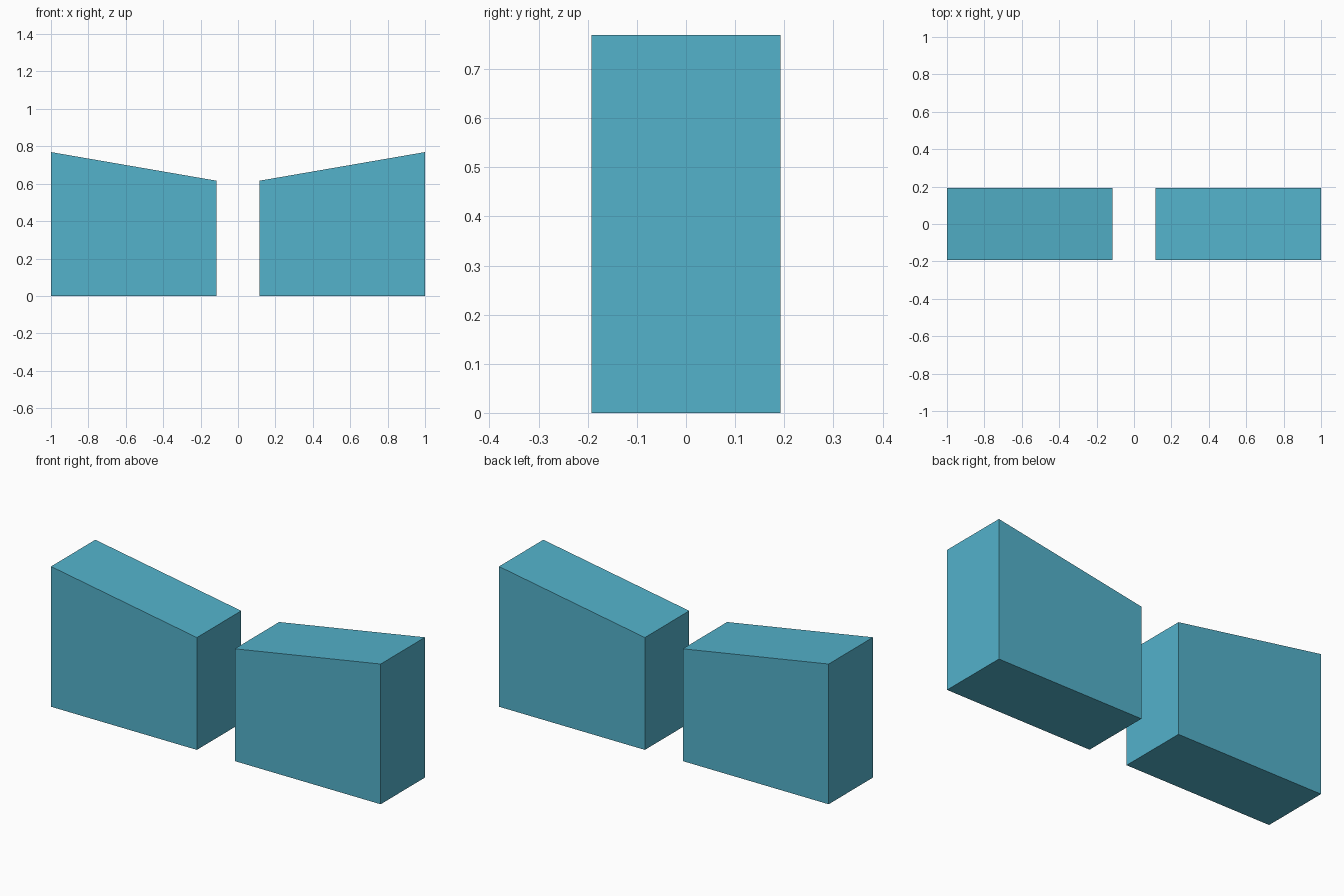
import bpy
import bmesh

if "Cube" in bpy.data.objects:
    bpy.data.objects.remove(bpy.data.objects["Cube"])

INNER, OUTER = 0.115, 1.0
LOW, HIGH = 0.616, 0.769
DEPTH = 0.384

teal = bpy.data.materials.new("light teal")
teal.diffuse_color = (0.087, 0.445, 0.597, 1.0)
teal.use_nodes = True
teal.node_tree.nodes["Principled BSDF"].inputs["Base Color"].default_value = teal.diffuse_color


def sloped_block(name, side):
    """Block whose top rises away from the centre gap; side is -1 or 1."""
    profile = [(INNER, 0), (OUTER, 0), (OUTER, HIGH), (INNER, LOW)]
    bm = bmesh.new()
    face = bm.faces.new([bm.verts.new((side * x, -DEPTH / 2, z)) for x, z in profile])
    # Extrude the front profile to the back
    ext = bmesh.ops.extrude_face_region(bm, geom=[face])
    verts = [v for v in ext["geom"] if isinstance(v, bmesh.types.BMVert)]
    bmesh.ops.translate(bm, verts=verts, vec=(0, DEPTH, 0))
    # Make sure the block is closed at the front, with outward normals
    bmesh.ops.holes_fill(bm, edges=bm.edges[:], sides=4)
    bmesh.ops.recalc_face_normals(bm, faces=bm.faces[:])
    mesh = bpy.data.meshes.new(name)
    bm.to_mesh(mesh)
    bm.free()
    mesh.materials.append(teal)
    bpy.context.collection.objects.link(bpy.data.objects.new(name, mesh))


# Mirrored pair of blocks
sloped_block("left_block", -1)
sloped_block("right_block", 1)
